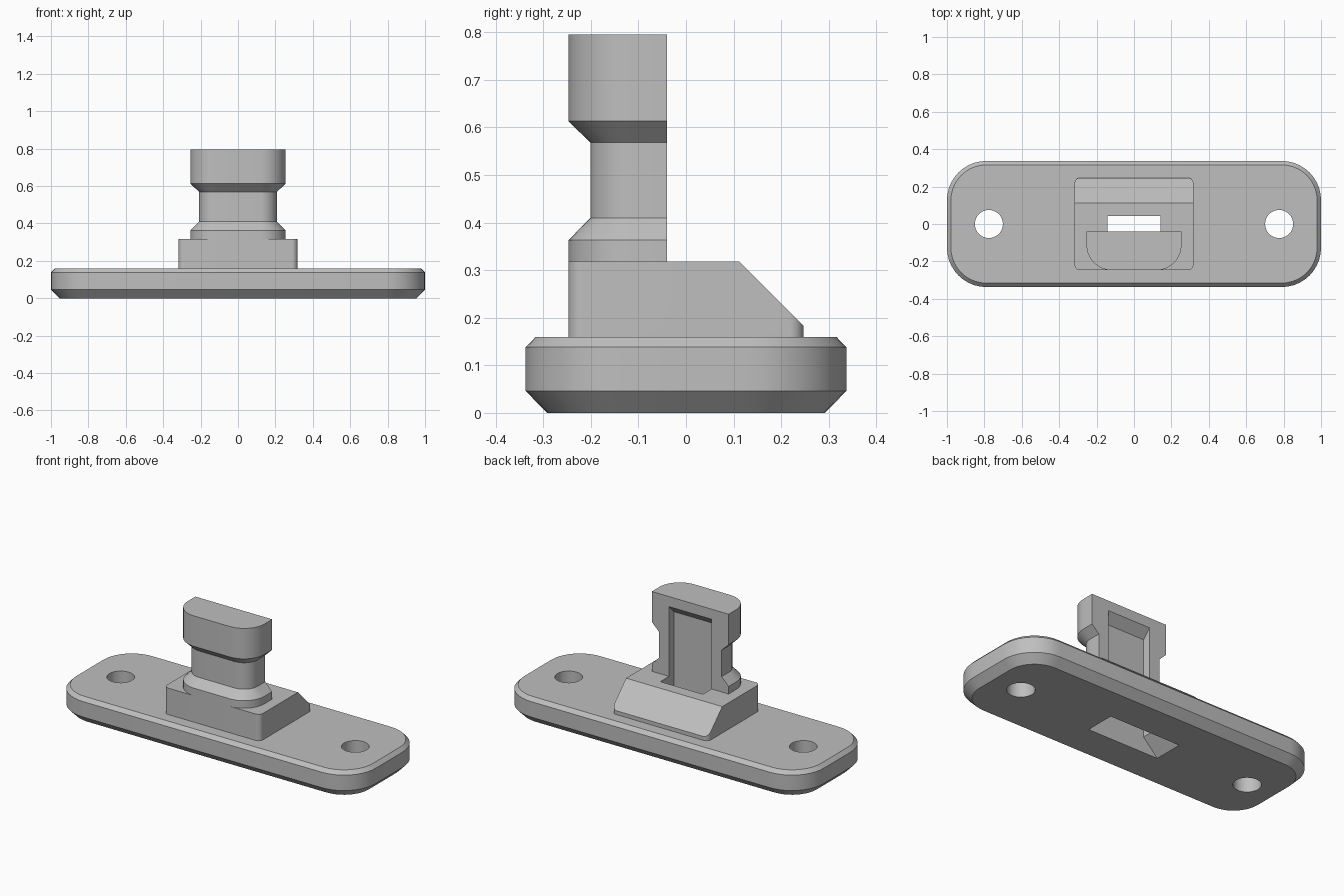
import bpy, bmesh, math
from mathutils import Vector

if "Cube" in bpy.data.objects:
    bpy.data.objects.remove(bpy.data.objects["Cube"], do_unlink=True)

grey = bpy.data.materials.new("plain grey")
grey.use_nodes = True
colour = (0.52, 0.52, 0.52, 1)
grey.diffuse_color = colour
grey.node_tree.nodes["Principled BSDF"].inputs["Base Color"].default_value = colour


def outline(hx, front, back, r_front=0, r_back=0, seg=10):
    """Rectangle outline with separately rounded front and back corners."""
    pts = []
    corners = ((hx, back, r_back, 0), (-hx, back, r_back, 90),
               (-hx, front, r_front, 180), (hx, front, r_front, 270))
    for x, y, r, start in corners:
        cx = x - math.copysign(r, x)
        cy = y - r if y == back else y + r
        for i in range(seg + 1 if r else 1):
            a = math.radians(start + 90 * i / seg)
            pts.append((cx + r * math.cos(a), cy + r * math.sin(a)))
    return pts


def loft(name, rings, trim=None):
    """Solid through a stack of (height, outline) rings, optionally trimmed by a plane."""
    bm = bmesh.new()
    loops = [[bm.verts.new((x, y, z)) for x, y in pts] for z, pts in rings]
    for low, high in zip(loops, loops[1:]):
        for i in range(len(low)):
            j = (i + 1) % len(low)
            bm.faces.new((low[i], low[j], high[j], high[i]))
    bm.faces.new(loops[0][::-1])
    bm.faces.new(loops[-1])
    if trim:
        bmesh.ops.bisect_plane(bm, geom=bm.verts[:] + bm.edges[:] + bm.faces[:],
                               plane_co=trim[0], plane_no=trim[1], clear_outer=True)
        bmesh.ops.holes_fill(bm, edges=[e for e in bm.edges if e.is_boundary], sides=0)
    bmesh.ops.recalc_face_normals(bm, faces=bm.faces[:])
    mesh = bpy.data.meshes.new(name)
    bm.to_mesh(mesh)
    bm.free()
    obj = bpy.data.objects.new(name, mesh)
    bpy.context.collection.objects.link(obj)
    mesh.materials.append(grey)
    return obj


def activate(obj):
    bpy.ops.object.select_all(action='DESELECT')
    obj.select_set(True)
    bpy.context.view_layer.objects.active = obj


def cut(obj, cutters):
    activate(obj)
    for cutter in cutters:
        mod = obj.modifiers.new("cut", 'BOOLEAN')
        mod.operation = 'DIFFERENCE'
        mod.solver = 'EXACT'
        mod.object = cutter
        bpy.ops.object.modifier_apply(modifier=mod.name)


# Base plate with chamfered rims
def plate_ring(z, inset):
    return z, outline(1 - inset, inset - 0.337, 0.337 - inset, 0.21 - inset, 0.21 - inset)

plate = loft("base_plate", [plate_ring(0, 0.045), plate_ring(0.046, 0),
                            plate_ring(0.138, 0), plate_ring(0.16, 0.021)])

# Block with a sloping back
block_shape = outline(0.318, -0.247, 0.247, 0.03, 0.03)
block = loft("block", [(0.16, block_shape), (0.318, block_shape)],
             trim=(Vector((0, 0.112, 0.318)), Vector((0, 1, 1))))

# Half-round post with a narrow waist
def post_ring(z, inset):
    return z, outline(0.254 - inset, inset - 0.247, -0.04, 0.135 - inset)

post = loft("post", [post_ring(0.318, 0), post_ring(0.363, 0), post_ring(0.41, 0.046),
                     post_ring(0.568, 0.046), post_ring(0.613, 0), post_ring(0.795, 0)])

# Slot rising from the plate into the back of the post, with a slanted ceiling
slot_shape = outline(0.141, -0.09, 0.042)
slot = loft("slot_cutter", [(-0.1, slot_shape), (0.9, slot_shape)],
            trim=(Vector((0, -0.04, 0.735)), Vector((0, -1, 1))))
flare = loft("flare_cutter", [(-0.01, outline(0.245, -0.09, 0.095)),
                              (0.095, outline(0.141, -0.09, 0.042))])

# Screw holes
holes = []
for side in (-1, 1):
    bpy.ops.mesh.primitive_cylinder_add(vertices=40, radius=0.075, depth=0.6,
                                        location=(side * 0.776, 0, 0.1))
    holes.append(bpy.context.object)

cut(plate, holes + [flare, slot])
cut(block, [slot])
cut(post, [slot])
for cutter in holes + [flare, slot]:
    bpy.data.objects.remove(cutter, do_unlink=True)

for part in (plate, block, post):
    part.data.materials.clear()
    part.data.materials.append(grey)
    for face in part.data.polygons:
        face.material_index = 0
    activate(part)
    bpy.ops.object.shade_smooth_by_angle(angle=math.radians(25))
